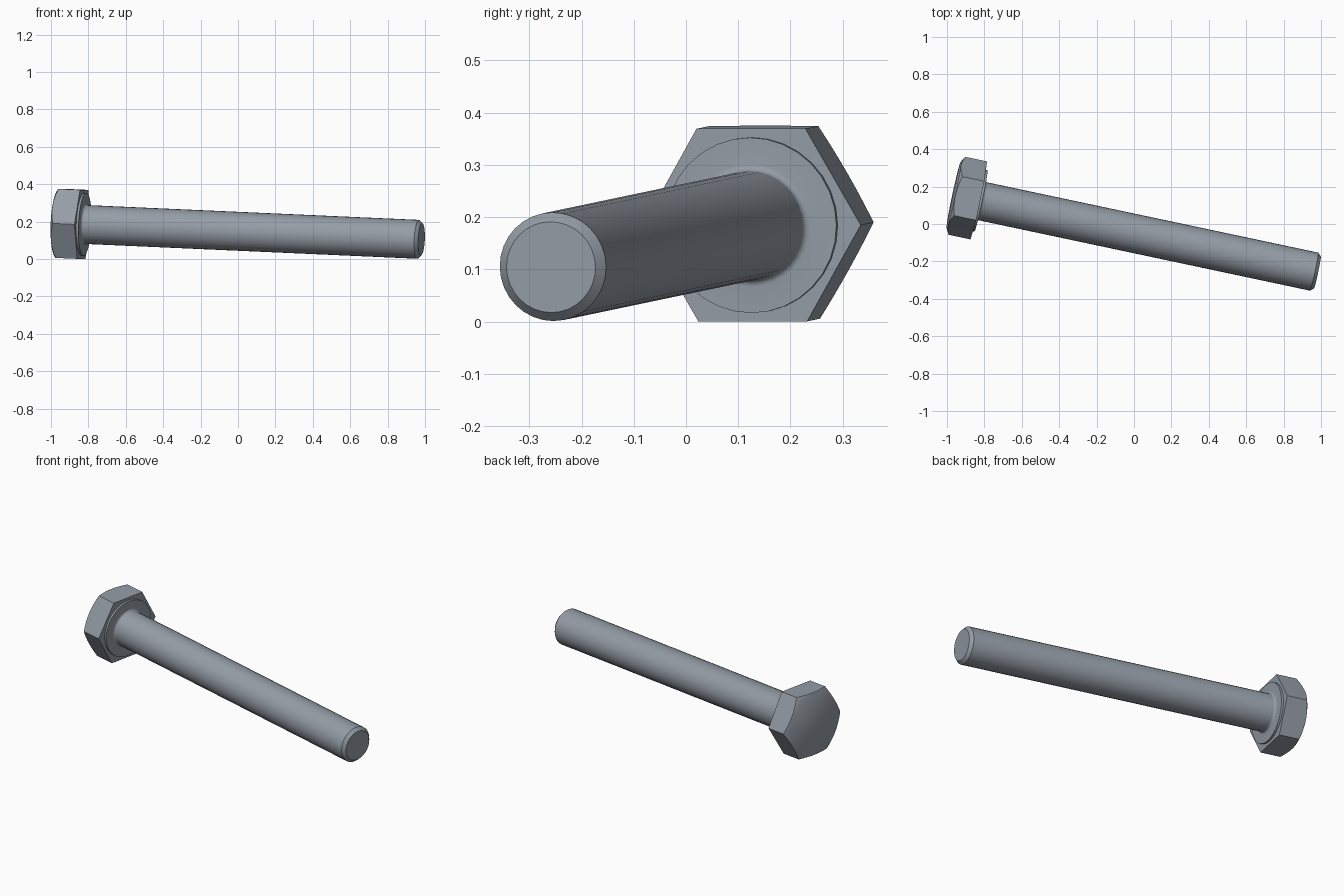
import bpy, bmesh, math
from mathutils import Vector, Matrix

cube = bpy.data.objects.get("Cube")
if cube:
    bpy.data.objects.remove(cube, do_unlink=True)

# Steel, the only colour
steel = bpy.data.materials.new("blue_grey_steel")
steel.use_nodes = True
colour = (0.30, 0.335, 0.38, 1)
steel.diffuse_color = colour
steel.node_tree.nodes["Principled BSDF"].inputs["Base Color"].default_value = colour

# Bolt frame: local x runs from the head underside to the tip
axis = Vector((1, -0.2123, -0.0445)).normalized()
side = Vector((-axis.y, axis.x, 0)).normalized()
up = axis.cross(side)
frame = Matrix((axis, side, up)).transposed().to_4x4()
frame.translation = (-0.83, 0.126, 0.185)


def ring_body(name, segments, rings):
    """Skin rings given as functions angle -> (distance along axis, radius)."""
    bm = bmesh.new()
    loops = []
    for ring in rings:
        loop = []
        for i in range(segments):
            a = math.tau * i / segments
            s, r = ring(a)
            loop.append(bm.verts.new((s, r * math.cos(a), r * math.sin(a))))
        loops.append(loop)
    for low, high in zip(loops, loops[1:]):
        for i in range(segments):
            j = (i + 1) % segments
            bm.faces.new((low[i], low[j], high[j], high[i]))
    bm.faces.new(loops[0])
    bm.faces.new(loops[-1])
    bmesh.ops.recalc_face_normals(bm, faces=bm.faces)
    mesh = bpy.data.meshes.new(name)
    bm.to_mesh(mesh)
    bm.free()
    mesh.transform(frame)
    mesh.materials.append(steel)
    obj = bpy.data.objects.new(name, mesh)
    bpy.context.collection.objects.link(obj)
    bpy.ops.object.select_all(action="DESELECT")
    obj.select_set(True)
    bpy.context.view_layer.objects.active = obj
    bpy.ops.object.shade_smooth_by_angle(angle=math.radians(35))
    return obj


# Hexagonal head with a chamfered crown
APOTHEM, CROWN_RADIUS, HEIGHT = 0.1845, 0.182, 0.137


def hex_radius(a):
    return APOTHEM / math.cos(a % (math.pi / 3) - math.pi / 6)


def chamfer_height(a):
    return (hex_radius(a) - CROWN_RADIUS) * math.tan(math.radians(30)) - HEIGHT


ring_body("hex_head", 48, [
    lambda a: (0, hex_radius(a)),
    lambda a: (chamfer_height(a), hex_radius(a)),
    lambda a: (-HEIGHT, CROWN_RADIUS),
])

# Washer face, fillet, shank and chamfered tip as one turned profile
SHANK, FILLET, WASHER = 0.104, 0.014, 0.012
profile = [(-0.01, 0.168), (WASHER, 0.168)]
for i in range(6):
    t = math.pi / 2 * i / 5
    profile.append((WASHER + FILLET * (1 - math.cos(t)),
                    SHANK + FILLET * (1 - math.sin(t))))
profile += [(1.835, SHANK), (1.853, 0.087)]
ring_body("shank_and_washer_face", 32, [lambda a, p=p: p for p in profile])
